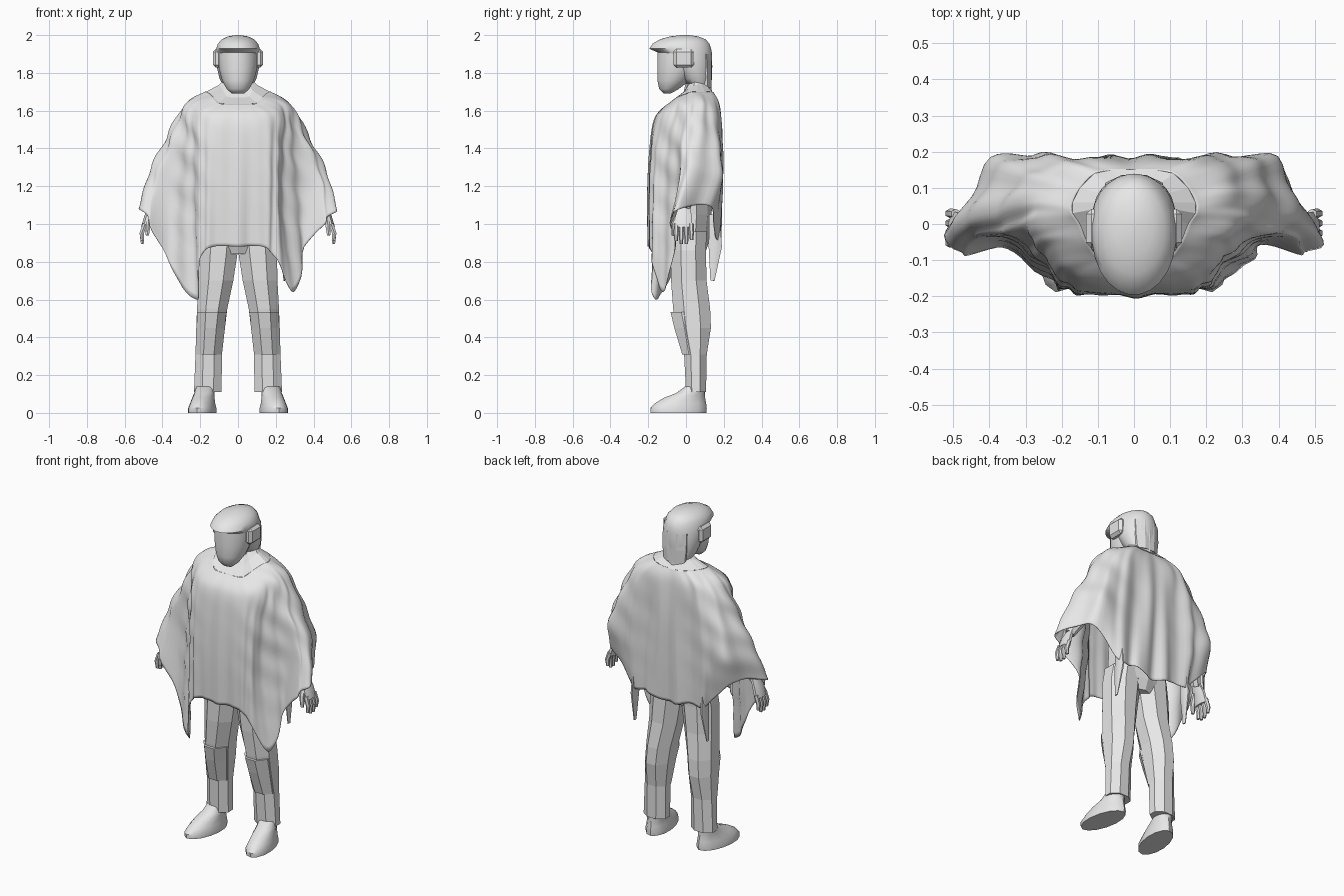
import bpy, bmesh
from math import sin, cos, pi, radians
from mathutils import Vector

cube = bpy.data.objects.get("Cube")
if cube:
    bpy.data.objects.remove(cube)

grey = bpy.data.materials.new("plain_grey")
grey.use_nodes = True
grey.diffuse_color = (.8, .8, .8, 1)
grey.node_tree.nodes["Principled BSDF"].inputs["Base Color"].default_value = grey.diffuse_color


def make(name, bm, smooth=None):
    bmesh.ops.recalc_face_normals(bm, faces=bm.faces)
    mesh = bpy.data.meshes.new(name)
    bm.to_mesh(mesh)
    bm.free()
    obj = bpy.data.objects.new(name, mesh)
    bpy.context.collection.objects.link(obj)
    mesh.materials.append(grey)
    if smooth:
        bpy.ops.object.select_all(action='DESELECT')
        obj.select_set(True)
        bpy.context.view_layer.objects.active = obj
        bpy.ops.object.shade_smooth_by_angle(angle=radians(smooth))
    return obj


def skin(name, rings, caps=True, smooth=None):
    """Join closed rings of points into a surface."""
    bm = bmesh.new()
    rows = [[bm.verts.new(p) for p in ring] for ring in rings]
    n = len(rows[0])
    for a, b in zip(rows, rows[1:]):
        for i in range(n):
            j = (i + 1) % n
            bm.faces.new((a[i], a[j], b[j], b[i]))
    if caps:
        bm.faces.new(rows[0])
        bm.faces.new(rows[-1])
    return make(name, bm, smooth)


def loft(name, rings, n=8, smooth=None):
    """Rings are (z, centre x, half width, centre y, half depth)."""
    k = 1 / cos(pi / n)
    angles = [2 * pi * (i + .5) / n for i in range(n)]
    return skin(name, [[(cx + rx * k * cos(t), cy + ry * k * sin(t), z) for t in angles]
                       for z, cx, rx, cy, ry in rings], True, smooth)


def box(name, centre, size, bevel):
    bm = bmesh.new()
    bmesh.ops.create_cube(bm, size=1)
    for v in bm.verts:
        v.co = Vector(a * b + c for a, b, c in zip(v.co, size, centre))
    bmesh.ops.bevel(bm, geom=bm.edges[:], offset=bevel, segments=1, affect='EDGES')
    return make(name, bm)


def rod(name, points, radii, n=8, flat=1):
    """Tapered limb through points; flat squashes it across x."""
    rings = []
    for i, p in enumerate(points):
        p = Vector(p)
        d = Vector(points[min(i + 1, len(points) - 1)]) - Vector(points[max(i - 1, 0)])
        side = d.cross(Vector((0, 1, 0))).normalized()
        up = d.cross(side).normalized()
        rings.append([p + radii[i] * (side * cos(t) * flat + up * sin(t))
                      for t in [2 * pi * (j + .5) / n for j in range(n)]])
    return skin(name, rings, True, 40)


def spline(pts, steps, closed):
    """Smooth path through the points."""
    n = len(pts)
    at = (lambda i: pts[i % n]) if closed else (lambda i: pts[max(0, min(n - 1, i))])
    out = []
    for i in range(n if closed else n - 1):
        a, b, c, d = (at(i + k) for k in (-1, 0, 1, 2))
        for s in range(steps):
            t = s / steps
            out.append(.5 * (2 * b + (c - a) * t + (2 * a - 5 * b + 4 * c - d) * t * t
                             + (3 * b - a - 3 * c + d) * t ** 3))
    return out if closed else out + [pts[-1]]


# Poncho: half rows from front centre round the left side to back centre
neck = [(0, -.1, 1.635), (.06, -.1, 1.635), (.1, -.09, 1.64), (.13, -.05, 1.67), (.15, 0, 1.69),
        (.17, .03, 1.7), (.17, .06, 1.7), (.15, .1, 1.7), (.11, .14, 1.7), (.06, .15, 1.69), (0, .15, 1.69)]
shoulder = [(0, -.165, 1.56), (.12, -.16, 1.56), (.2, -.12, 1.58), (.24, -.06, 1.61), (.27, -.02, 1.62),
            (.28, .03, 1.63), (.28, .08, 1.63), (.25, .13, 1.62), (.2, .17, 1.62), (.12, .18, 1.61), (0, .175, 1.61)]
chest = [(0, -.19, 1.4), (.13, -.185, 1.4), (.2, -.16, 1.4), (.24, -.11, 1.41), (.3, -.05, 1.43),
         (.36, -.01, 1.45), (.38, .06, 1.45), (.33, .16, 1.44), (.25, .19, 1.41), (.12, .18, 1.4), (0, .19, 1.4)]
mid = [(0, -.2, 1.15), (.13, -.195, 1.15), (.2, -.175, 1.12), (.24, -.12, 1.08), (.34, -.045, 1.15),
       (.44, -.03, 1.25), (.465, .03, 1.27), (.385, .18, 1.26), (.27, .185, 1.16), (.13, .18, 1.15), (0, .185, 1.15)]
hem = [(0, -.195, .88), (.13, -.19, .88), (.2, -.18, .82), (.3, -.125, .64), (.36, -.06, .88),
       (.47, -.085, 1.02), (.515, -.03, 1.08), (.4, .13, 1.09), (.25, .16, .92), (.14, .175, .91), (0, .17, .88)]
cage = []
for row in (neck, shoulder, chest, mid, hem):
    half = [Vector(p) for p in row]
    cage.append(half + [Vector((-p.x, p.y, p.z)) for p in half[-2:0:-1]])
# The right front corner hangs lower and closer in
cage[-1][-3] = Vector((-.22, -.17, .6))
cage[-1][-4] = Vector((-.35, -.07, .76))

# Faceted yoke sloping from the neck opening up to the neck
skin("collar", [cage[0]] + [[(p.x * k, .06 + (p.y - .06) * k, p.z + rise) for p in cage[0]]
                            for k, rise in ((.6, .035), (.4, .07))], False)

rings = [spline(r, 7, True) for r in cage]
columns = [spline(list(c), 9, False) for c in zip(*rings)]
for i, column in enumerate(columns):
    u = 2 * pi * i / len(columns)
    for j, p in enumerate(column):
        t = j / (len(column) - 1)
        out = Vector((p.x * .6, p.y, 0)).normalized()
        back = 1 - cos(u)
        folds = (.005 + .004 * back) * sin(17 * u + 2 * t) + .004 * sin(29 * u + 1)
        drape = .008 * sin(34 * p.z + 7 * u) * sin(u) ** 2
        p += out * (folds * t + drape * sin(pi * t))
poncho = skin("poncho", list(zip(*columns)), False, 60)
solid = poncho.modifiers.new("cloth_thickness", 'SOLIDIFY')
solid.thickness = .004

# Body under the cloth
loft("torso", [(.84, 0, .08, .015, .08), (.9, 0, .18, .015, .1), (1.05, 0, .17, .02, .11),
               (1.35, 0, .18, .01, .13), (1.55, 0, .19, .02, .12), (1.63, 0, .13, .04, .1)], 10)
loft("neck", [(1.62, 0, .08, .055, .08), (1.74, 0, .075, .066, .066), (1.84, 0, .08, .07, .066)], 10)

# Head and helmet
loft("face_mask", [(1.69, 0, .032, -.1, .018), (1.715, 0, .06, -.09, .052), (1.76, 0, .084, -.065, .086),
                   (1.82, 0, .1, -.045, .107), (1.88, 0, .106, -.03, .122), (1.93, 0, .106, -.02, .13)], 20, 50)
loft("helmet", [(1.735, 0, .08, .068, .06), (1.77, 0, .098, .054, .08), (1.83, 0, .112, .034, .104),
                (1.9, 0, .117, .004, .134), (1.928, 0, .116, -.031, .164), (1.955, 0, .106, -.026, .15),
                (1.978, 0, .085, -.017, .12), (1.993, 0, .053, -.01, .075), (2, 0, .012, -.005, .02)], 24, 50)
loft("neck_guard", [(1.72, 0, .07, .1, .035), (1.8, 0, .08, .098, .038), (1.9, 0, .08, .09, .044)], 8)

for side, s in (("left", 1), ("right", -1)):
    box(side + "_ear_cup", (s * .11, -.012, 1.877), (.046, .108, .098), .015)

    # Trousers with knee plates
    loft(side + "_leg", [(.11, s * .16, .073, .053, .053), (.31, s * .155, .07, .05, .06),
                         (.45, s * .145, .076, .039, .093), (.55, s * .137, .08, .03, .098),
                         (.7, s * .117, .092, .015, .094), (.86, s * .103, .103, .012, .093),
                         (.96, s * .095, .095, .015, .095)])
    loft(side + "_knee_plate", [(.31, s * .155, .067, .04, .06), (.45, s * .145, .073, .03, .092),
                                (.535, s * .138, .078, .016, .098)])

    # Boots with a wide sole, toes turned slightly outward
    boot = loft(side + "_boot", [(0, 0, .07, -.04, .146), (.025, 0, .07, -.04, .148),
                                 (.05, 0, .062, -.03, .135), (.08, 0, .056, -.008, .108),
                                 (.105, 0, .052, .025, .075), (.14, 0, .05, .048, .052)], 14, 40)
    boot.location.x = s * .182
    boot.rotation_euler.z = s * .18

    # Loose cloth end hanging behind each hip
    rod(side + "_cloth_tail", [(s * .23, .15, 1.05), (s * .235, .155, .88), (s * .245, .14, .7)],
        [.03, .038, .012], 8, .35)

    # Arms and hands
    rod(side + "_arm", [(s * .2, .05, 1.53), (s * .34, .07, 1.3), (s * .455, -.01, 1.08)], [.06, .05, .03])
    rod(side + "_palm", [(s * .455, -.01, 1.09), (s * .478, -.012, 1.04), (s * .494, -.012, .98)],
        [.032, .047, .05], 8, .42)
    for i, tip in enumerate((.91, .895, .895, .915)):
        y = -.05 + i * .026
        rod(side + "_finger", [(s * .493, y, 1), (s * .51, y * 1.05, .95), (s * .506, y * 1.05, tip)],
            [.014, .013, .009], 6)
    rod(side + "_thumb", [(s * .468, -.035, 1.05), (s * .475, -.064, 1), (s * .48, -.066, .94)],
        [.017, .015, .01], 6)
